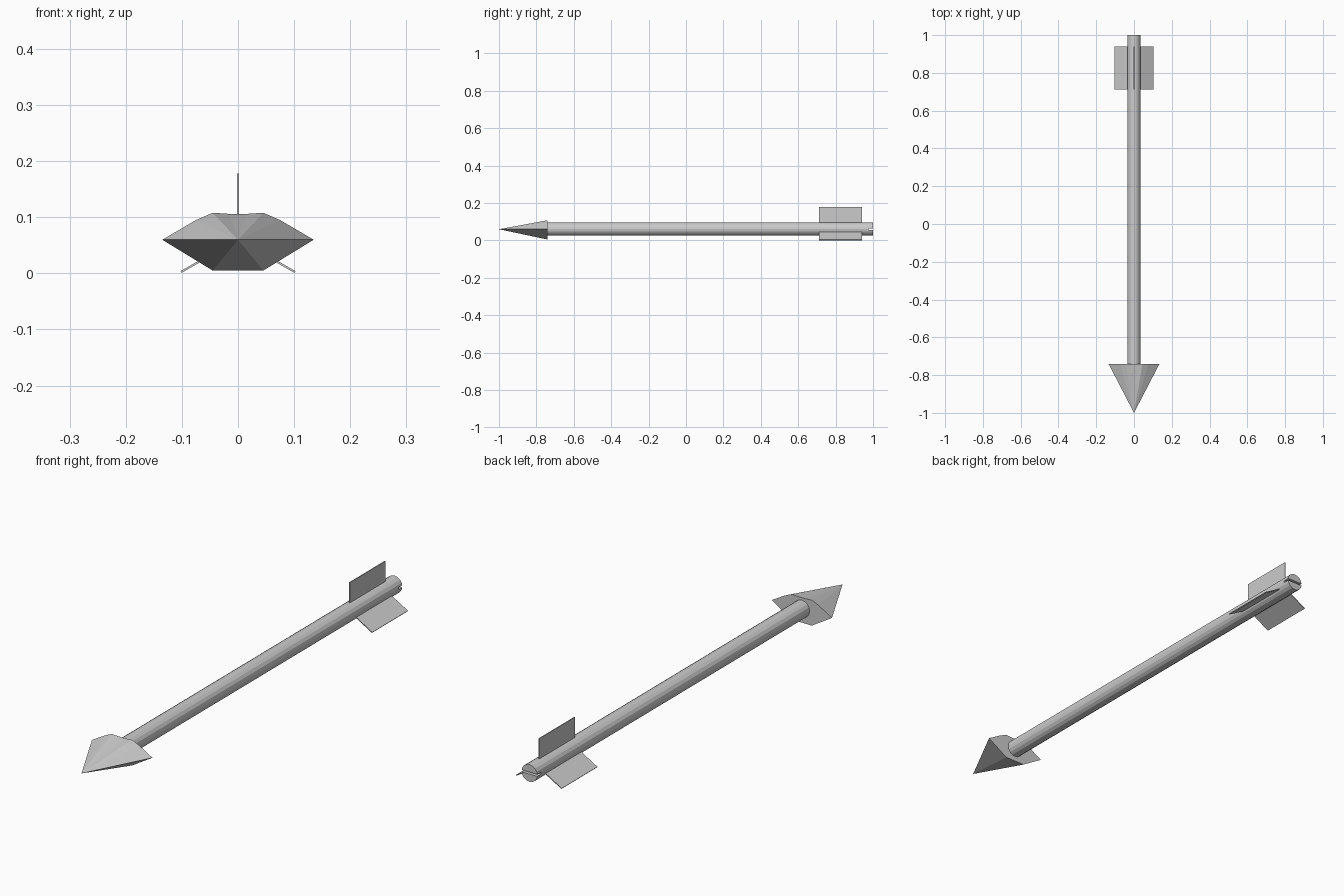
import bpy, bmesh, math
from mathutils import Matrix

if "Cube" in bpy.data.objects:
    bpy.data.objects.remove(bpy.data.objects["Cube"])

AXIS_Z = 0.061      # height of the shaft centre line
SHAFT_R = 0.035


def add_mesh(name, bm):
    bmesh.ops.recalc_face_normals(bm, faces=bm.faces)
    mesh = bpy.data.meshes.new(name)
    bm.to_mesh(mesh)
    bm.free()
    obj = bpy.data.objects.new(name, mesh)
    bpy.context.collection.objects.link(obj)
    return obj


def add_box(name, lo, hi, matrix=Matrix.Identity(4)):
    bm = bmesh.new()
    bmesh.ops.create_cube(bm, size=1)
    for v in bm.verts:
        v.co = [a + (b - a) * (c + 0.5) for a, b, c in zip(lo, hi, v.co)]
    bm.transform(matrix)
    return add_mesh(name, bm)


# Shaft: a faceted rod along y
y0, y1 = -0.76, 1.0
bm = bmesh.new()
bmesh.ops.create_cone(bm, cap_ends=True, segments=16, radius1=SHAFT_R,
                      radius2=SHAFT_R, depth=y1 - y0)
bm.transform(Matrix.Translation((0, (y0 + y1) / 2, AXIS_Z))
             @ Matrix.Rotation(math.pi / 2, 4, 'X'))
shaft = add_mesh("shaft", bm)

# String slot across the rear end
cutter = add_box("slot_cutter", (-0.1, 0.975, AXIS_Z - 0.004),
                 (0.1, 1.1, AXIS_Z + 0.004))
cutter.hide_render = True
mod = shaft.modifiers.new("slot", 'BOOLEAN')
mod.operation = 'DIFFERENCE'
mod.object = cutter
mod.solver = 'EXACT'
bpy.context.view_layer.objects.active = shaft
bpy.ops.object.modifier_apply(modifier=mod.name)
bpy.data.objects.remove(cutter)

# Arrowhead: flattened pyramid, right half of the base outline mirrored
half = [(0.015, 0.106), (0.045, 0.108), (0.075, 0.095), (0.135, 0.06), (0.045, 0.005)]
outline = half + [(-x, z) for x, z in reversed(half)]
bm = bmesh.new()
ring = [bm.verts.new((x, -0.74, z)) for x, z in outline]
tip = bm.verts.new((0, -1, 0.06))
bm.faces.new(ring)
for i, v in enumerate(ring):
    bm.faces.new((v, ring[(i + 1) % len(ring)], tip))
add_mesh("arrowhead", bm)

# Three thin fins spaced evenly around the shaft
for i, name in enumerate(("top_fin", "left_fin", "right_fin")):
    turn = (Matrix.Translation((0, 0, AXIS_Z))
            @ Matrix.Rotation(-i * math.tau / 3, 4, 'Y'))
    add_box(name, (-0.0018, 0.712, SHAFT_R - 0.01), (0.0018, 0.94, 0.117), turn)
